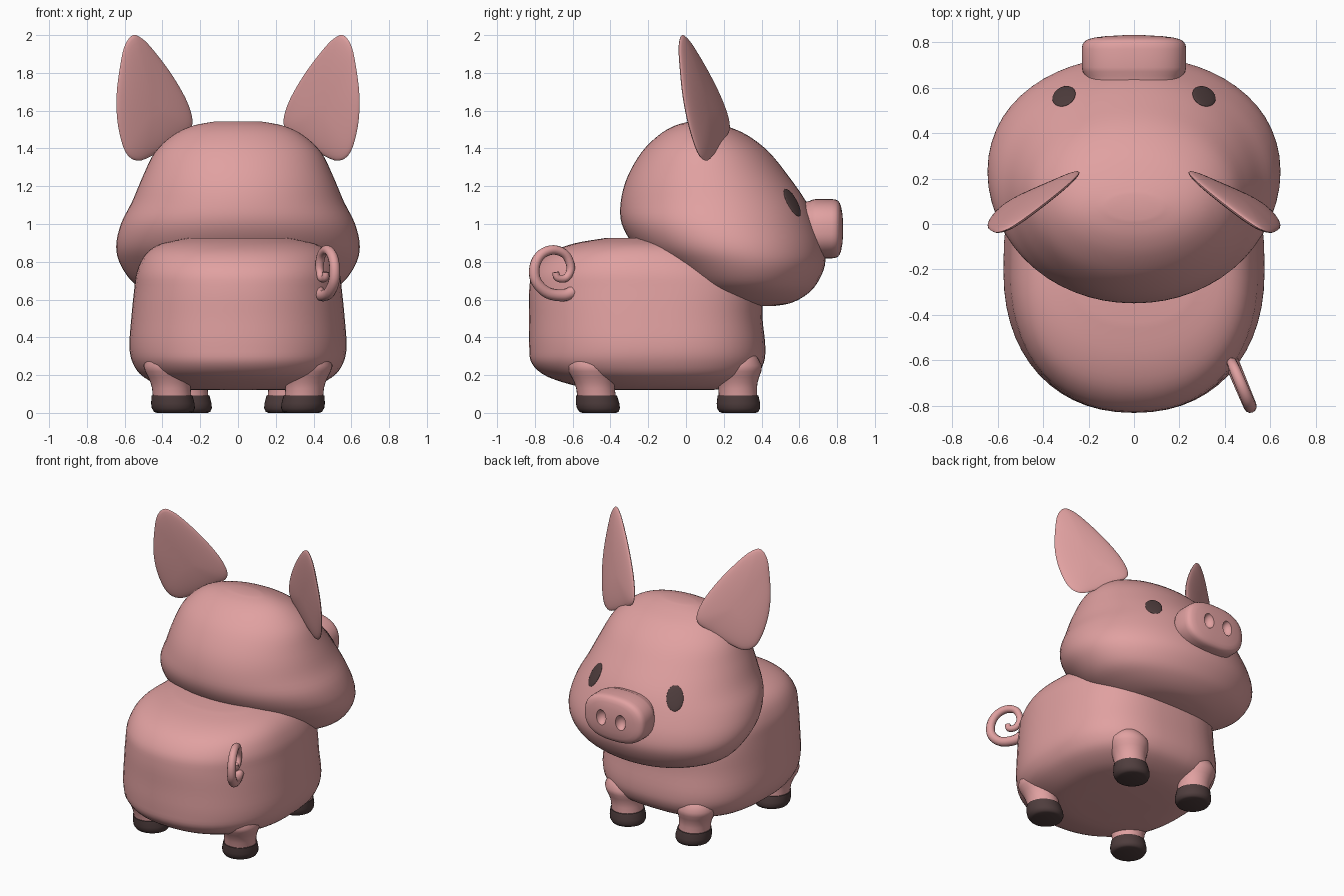
import bpy, bmesh, math
from mathutils import Vector, Matrix

if "Cube" in bpy.data.objects:
    bpy.data.objects.remove(bpy.data.objects["Cube"])


def material(name, rgb):
    m = bpy.data.materials.new(name)
    m.use_nodes = True
    m.diffuse_color = (*rgb, 1)
    bsdf = m.node_tree.nodes["Principled BSDF"]
    bsdf.inputs["Base Color"].default_value = (*rgb, 1)
    bsdf.inputs["Roughness"].default_value = 0.7
    return m


PINK = material("skin pink", (0.75, 0.355, 0.355))
DARK = material("dark brown", (0.078, 0.047, 0.047))


def finish(name, bm, mat):
    bmesh.ops.recalc_face_normals(bm, faces=bm.faces)
    mesh = bpy.data.meshes.new(name)
    bm.to_mesh(mesh)
    bm.free()
    mesh.materials.append(mat)
    ob = bpy.data.objects.new(name, mesh)
    bpy.context.collection.objects.link(ob)
    smooth(ob)
    return ob


def smooth(ob, angle=50):
    bpy.ops.object.select_all(action='DESELECT')
    ob.select_set(True)
    bpy.context.view_layer.objects.active = ob
    bpy.ops.object.shade_smooth_by_angle(angle=math.radians(angle))


def spline(pts, steps, closed=False):
    """Smooth Catmull-Rom curve through points of any dimension."""
    n, out = len(pts), []
    pick = (lambda i: pts[i % n]) if closed else (lambda i: pts[max(0, min(n - 1, i))])
    for i in range(n if closed else n - 1):
        for k in range(steps):
            t = k / steps
            out.append([0.5 * (2 * b + (c - a) * t + (2 * a - 5 * b + 4 * c - d) * t * t
                               + (3 * b - a - 3 * c + d) * t ** 3)
                        for a, b, c, d in zip(pick(i - 1), pick(i), pick(i + 1), pick(i + 2))])
    return out if closed else out + [list(pts[-1])]


def loft(name, rings, mat):
    bm = bmesh.new()
    rows = [[bm.verts.new(p) for p in ring] for ring in rings]
    n = len(rows[0])
    for a, b in zip(rows, rows[1:]):
        for i in range(n):
            bm.faces.new((a[i], a[(i + 1) % n], b[(i + 1) % n], b[i]))
    bm.faces.new(rows[0])
    bm.faces.new(rows[-1])
    return finish(name, bm, mat)


def oval(rx, ry, back=2.0, front=2.0, n=56):
    """Superellipse outline; its back and front halves can differ in squareness."""
    pts = []
    for i in range(n):
        c, s = math.cos(math.tau * i / n), math.sin(math.tau * i / n)
        e = 2 / (front if s > 0 else back)
        pts.append((math.copysign(abs(c) ** e, c) * rx, math.copysign(abs(s) ** e, s) * ry))
    return pts


def stacked(name, profile, powers, mat):
    """Stack of ovals: each entry is height, half width, back y, front y."""
    return loft(name, [[(x, y + (back + front) / 2, z)
                        for x, y in oval(rx, (front - back) / 2, *powers)]
                       for z, rx, back, front in spline(profile, 4)], mat)


# Body
stacked("body", [
    (.12, .22, -.42, .12), (.135, .38, -.55, .24), (.19, .50, -.73, .36),
    (.26, .555, -.815, .41), (.35, .575, -.83, .42), (.5, .565, -.83, .405),
    (.65, .55, -.83, .40), (.75, .535, -.81, .35), (.84, .49, -.73, .25),
    (.895, .41, -.60, .15), (.925, .27, -.43, .0)], (2.2, 2.7), PINK)

# Head
head = stacked("head", [
    (.565, .14, .22, .46), (.58, .29, .12, .55), (.62, .43, .04, .63),
    (.68, .545, -.05, .69), (.78, .62, -.16, .735), (.88, .645, -.27, .73),
    (1.0, .62, -.34, .69), (1.12, .56, -.345, .635), (1.25, .505, -.31, .545),
    (1.38, .44, -.235, .44), (1.47, .345, -.145, .325), (1.52, .24, -.06, .21),
    (1.543, .12, .02, .13)], (2.05, 2.05), PINK)

# Snout with a rounded rim and two nostril dents
snout = loft("snout", [[(x, y, z + .975) for x, z in oval(.23 * s, .157 * s, 2.5, 2.5)]
                       for y, s in [(.62, .9), (.652, .93), (.67, .98), (.69, 1), (.77, 1),
                                    (.79, .985), (.803, .95), (.813, .88), (.821, .75), (.828, .5),
                                    (.832, .2)]], PINK)
for side in (-1, 1):
    bm = bmesh.new()
    bmesh.ops.create_uvsphere(bm, u_segments=24, v_segments=16, radius=1)
    bmesh.ops.transform(bm, verts=bm.verts, matrix=Matrix.Translation((side * .075, .835, .98))
                        @ Matrix.Diagonal((.038, .045, .053, 1)))
    cutter = finish("nostril_cutter", bm, PINK)
    cutter.hide_render = True
    cut = snout.modifiers.new("nostril", 'BOOLEAN')
    cut.operation, cut.solver, cut.object = 'DIFFERENCE', 'EXACT', cutter
    bpy.context.view_layer.objects.active = snout
    bpy.ops.object.modifier_apply(modifier=cut.name)
    bpy.data.objects.remove(cutter)
smooth(snout, 40)

# Ear outline in x and z; the ear lies on a tilted plane and is lens shaped
EAR = [(.56, 1.998), (.597, 1.95), (.62, 1.86), (.643, 1.68), (.635, 1.52), (.595, 1.38),
       (.53, 1.335), (.44, 1.37), (.33, 1.44), (.245, 1.51), (.262, 1.63), (.35, 1.79),
       (.46, 1.935), (.52, 1.99)]
ear_outline = spline(EAR, 4, closed=True)
ear_normal = Vector((.544, 1, .17)).normalized()


def ear_rings(side):
    rings = []
    for k in range(1, 20):
        a = math.pi * k / 20
        s, bulge = math.sin(a), math.cos(a) * .03
        ring = []
        for px, pz in ear_outline:
            x, z = .46 + (px - .46) * s, 1.62 + (pz - 1.62) * s
            p = Vector((x, .62 - .544 * x - .17 * z, z)) + ear_normal * bulge
            ring.append((p.x * side, p.y, p.z))
        rings.append(ring)
    return rings


for side, word in ((1, "left"), (-1, "right")):
    loft(word + "_ear", ear_rings(side), PINK)

    # Eye: thin oval resting on the head surface
    _, spot, normal, _ = head.closest_point_on_mesh(Vector((side * .31, .565, 1.115)))
    across = Vector((0, 0, 1)).cross(normal).normalized()
    up = normal.cross(across)
    frame = Matrix((across, up, normal)).transposed().to_4x4()
    bm = bmesh.new()
    bmesh.ops.create_uvsphere(bm, u_segments=32, v_segments=16, radius=1)
    bmesh.ops.transform(bm, verts=bm.verts, matrix=Matrix.Translation(spot) @ frame
                        @ Matrix.Diagonal((.054, .083, .009, 1)))
    finish(word + "_eye", bm, DARK)

    # Legs lean outwards, swell slightly and sink into the body; hooves cap them
    for place, x, y, lean in (("back", .34, -.46, -.03), ("front", .25, .28, -.01)):
        def column(levels):
            return [[(side * (x + .02 * z / .2) + px, y + lean * z / .2 + py, z)
                     for px, py in oval(r, r, n=32)] for z, r in levels]
        loft(f"{place}_{word}_leg", column([(.085, .102), (.13, .102), (.16, .107),
                                            (.19, .117), (.22, .13), (.25, .135), (.3, .11),
                                            (.34, .06)]), PINK)
        loft(f"{place}_{word}_hoof", column([(0, .09), (.006, .104), (.025, .114),
                                             (.05, .115), (.093, .108)]), DARK)

# Curly tail: spiral in y and z, on a slanted upright plane
TAIL = [(-.60, .64), (-.65, .622), (-.735, .637), (-.795, .70), (-.80, .78), (-.765, .84),
        (-.70, .863), (-.635, .835), (-.61, .765), (-.635, .715), (-.68, .715), (-.69, .745)]
path = spline(TAIL, 4)
curve = bpy.data.curves.new("tail", 'CURVE')
curve.dimensions = '3D'
curve.bevel_depth = .03
curve.bevel_resolution = 4
curve.use_fill_caps = True
line = curve.splines.new('POLY')
line.points.add(len(path) - 1)
for i, (point, (y, z)) in enumerate(zip(line.points, path)):
    point.co = (.435 - .42 * (y + .62), y, z, 1)
    point.radius = 1.1 - .5 * i / len(path)
curve.materials.append(PINK)
tail = bpy.data.objects.new("tail", curve)
bpy.context.collection.objects.link(tail)
